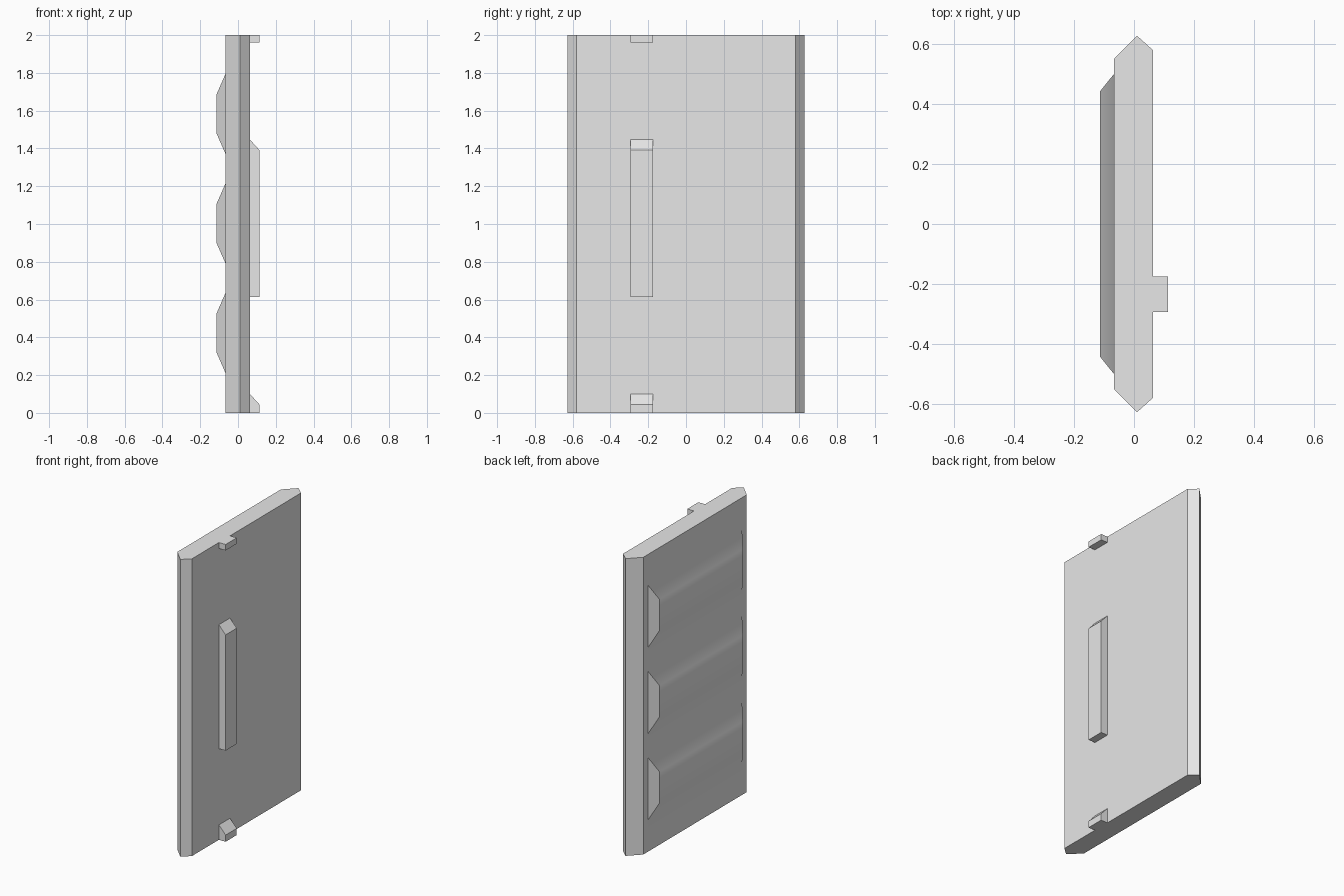
import bpy
import bmesh
from mathutils import Vector

cube = bpy.data.objects.get("Cube")
if cube:
    bpy.data.objects.remove(cube, do_unlink=True)

grey = bpy.data.materials.new("plain_grey")
grey.use_nodes = True
grey.diffuse_color = (0.8, 0.8, 0.8, 1)
grey.node_tree.nodes["Principled BSDF"].inputs["Base Color"].default_value = (0.8, 0.8, 0.8, 1)

BACK, FRONT, OUT = -0.067, 0.063, 0.113  # panel faces and outermost depth


def prism(points, along):
    """Extrude a flat polygon along a vector."""
    bm = bmesh.new()
    face = bm.faces.new([bm.verts.new(p) for p in points])
    new = bmesh.ops.extrude_face_region(bm, geom=[face])["geom"]
    bmesh.ops.translate(bm, vec=along, verts=[v for v in new if isinstance(v, bmesh.types.BMVert)])
    bmesh.ops.recalc_face_normals(bm, faces=bm.faces)
    return bm


def finish(bm, name):
    bmesh.ops.recalc_face_normals(bm, faces=bm.faces)
    mesh = bpy.data.meshes.new(name)
    bm.to_mesh(mesh)
    bm.free()
    mesh.materials.append(grey)
    obj = bpy.data.objects.new(name, mesh)
    bpy.context.collection.objects.link(obj)
    return obj


# Panel with pointed long edges
half = [(BACK, 0.55), (0.01, 0.628), (FRONT, 0.58)]
outline = [(x, y, 0) for x, y in half] + [(x, -y, 0) for x, y in reversed(half)]
bm = prism(outline, (0, 0, 2))

# Cut the ridge footprints into the panel
centres = [0.423, 1.003, 1.583]
for z in [c + s * 0.21 for c in centres for s in (-1, 1)]:
    bmesh.ops.bisect_plane(bm, geom=bm.verts[:] + bm.edges[:] + bm.faces[:],
                           plane_co=(0, 0, z), plane_no=(0, 0, 1))
for y in (-0.5, 0.5):
    bmesh.ops.bisect_plane(bm, geom=bm.verts[:] + bm.edges[:] + bm.faces[:],
                           plane_co=(0, y, 0), plane_no=(0, 1, 0))

# Raise each footprint into a tapered ridge
bm.normal_update()
for c in centres:
    faces = [f for f in bm.faces if abs(f.normal.x) > 0.99
             and (f.calc_center_median() - Vector((BACK, 0, c))).length < 0.02]
    raised = bmesh.ops.extrude_discrete_faces(bm, faces=faces)["faces"]
    for v in {v for f in raised for v in f.verts}:
        v.co.x = -OUT
        v.co.y *= 0.443 / 0.5
        v.co.z = c + (v.co.z - c) * 0.5

panel = finish(bm, "panel")
bpy.ops.object.select_all(action="DESELECT")
panel.select_set(True)
bpy.context.view_layer.objects.active = panel
bpy.ops.object.shade_smooth_by_angle()


# Handle and catches, each a side profile pulled across the panel
def fitting(name, bottom, top, slope):
    profile = [(FRONT, bottom), (OUT, bottom), (OUT, top - slope), (FRONT, top)]
    if slope == 0:
        profile[2] = (OUT, top)
    finish(prism([(x, -0.293, z) for x, z in profile], (0, 0.118, 0)), name)


fitting("handle", 0.613, 1.447, 0.055)
fitting("lower_catch", 0, 0.1, 0.055)
fitting("upper_catch", 1.96, 2, 0)
